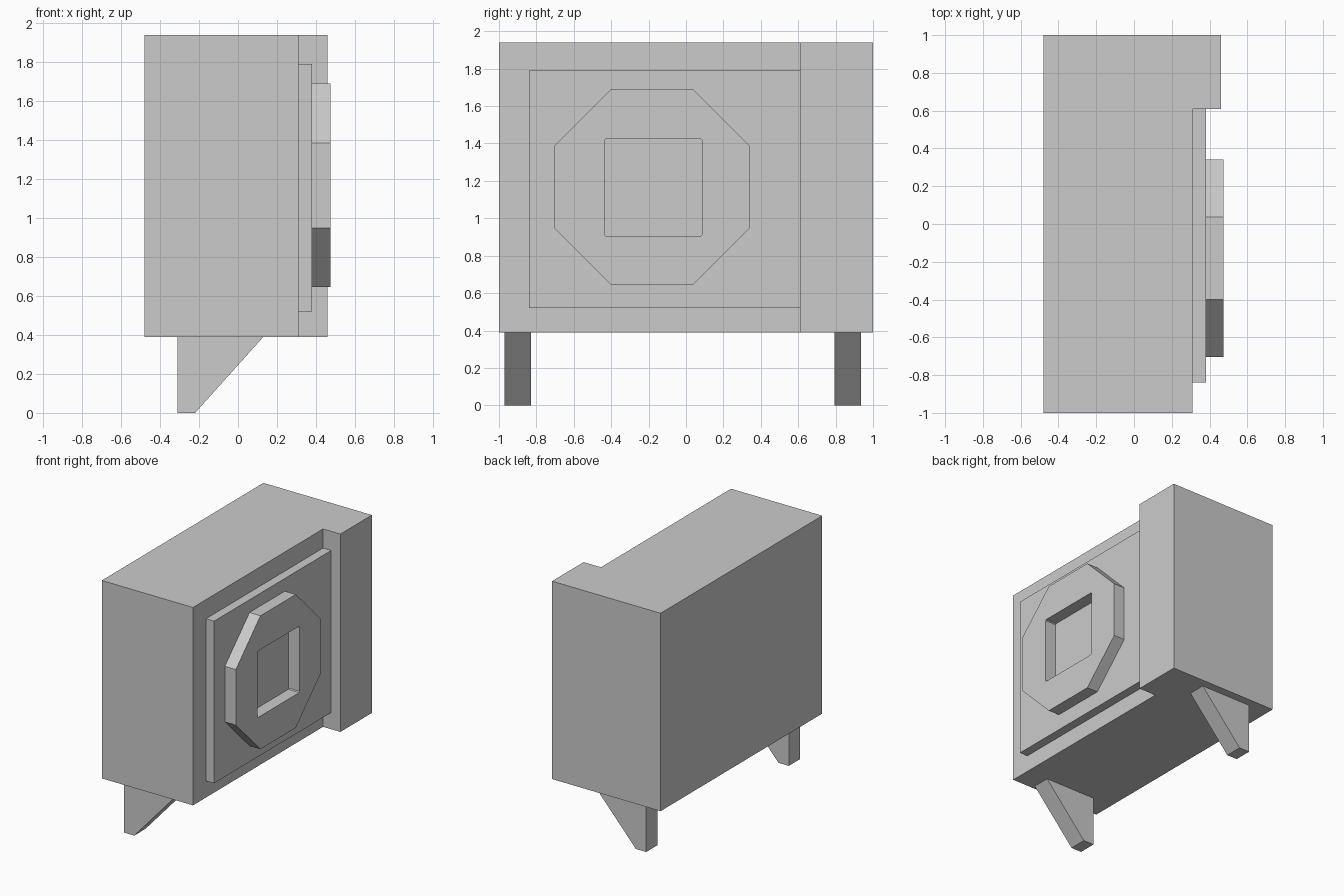
import bpy, bmesh
from mathutils import Vector

if "Cube" in bpy.data.objects:
    bpy.data.objects.remove(bpy.data.objects["Cube"])


def finish(name, bm):
    bmesh.ops.recalc_face_normals(bm, faces=bm.faces[:])
    mesh = bpy.data.meshes.new(name)
    bm.to_mesh(mesh)
    bm.free()
    obj = bpy.data.objects.new(name, mesh)
    bpy.context.collection.objects.link(obj)
    return obj


def prism(name, points, offset):
    """Extrude a flat outline along an offset vector into a closed solid."""
    bm = bmesh.new()
    face = bm.faces.new([bm.verts.new(p) for p in points])
    ext = bmesh.ops.extrude_face_region(bm, geom=[face], use_keep_orig=True)
    moved = [v for v in ext["geom"] if isinstance(v, bmesh.types.BMVert)]
    bmesh.ops.translate(bm, verts=moved, vec=Vector(offset))
    return finish(name, bm)


def ring(name, outer, inner, x0, x1):
    """Closed ring between two (y, z) outlines with equal point counts."""
    bm = bmesh.new()
    loops = [[bm.verts.new((x, y, z)) for y, z in outline]
             for outline, x in ((outer, x0), (outer, x1), (inner, x1), (inner, x0))]
    n = len(outer)
    for k in range(4):
        a, b = loops[k], loops[(k + 1) % 4]
        for i in range(n):
            j = (i + 1) % n
            bm.faces.new((a[i], a[j], b[j], b[i]))
    return finish(name, bm)


def cut_square(y0, y1, z0, z1, c):
    """Rectangle outline with its corners cut off by c."""
    return [(y0 + c, z1), (y1 - c, z1), (y1, z1 - c), (y1, z0 + c),
            (y1 - c, z0), (y0 + c, z0), (y0, z0 + c), (y0, z1 - c)]


# Cabinet: L-shaped plan with the thicker service end at +y
plan = [(-0.48, -1), (0.31, -1), (0.31, 0.61), (0.46, 0.61), (0.46, 1), (-0.48, 1)]
prism("cabinet", [(x, y, 0.39) for x, y in plan], (0, 0, 1.55))

# Raised panel beside the service end
panel = [(-0.84, 0.52), (0.61, 0.52), (0.61, 1.79), (-0.84, 1.79)]
prism("front_panel", [(0.31, y, z) for y, z in panel], (0.07, 0, 0))

# Octagonal fan surround with a square opening
ring("fan_surround",
     cut_square(-0.705, 0.342, 0.645, 1.69, 0.305),
     cut_square(-0.435, 0.085, 0.905, 1.425, 0.007), 0.38, 0.475)

# Tapered feet, one near each end
foot = [(-0.31, 0.39), (-0.31, 0), (-0.22, 0), (0.13, 0.39)]
for name, y in (("left_foot", -0.97), ("right_foot", 0.795)):
    prism(name, [(x, y, z) for x, z in foot], (0, 0.14, 0))
